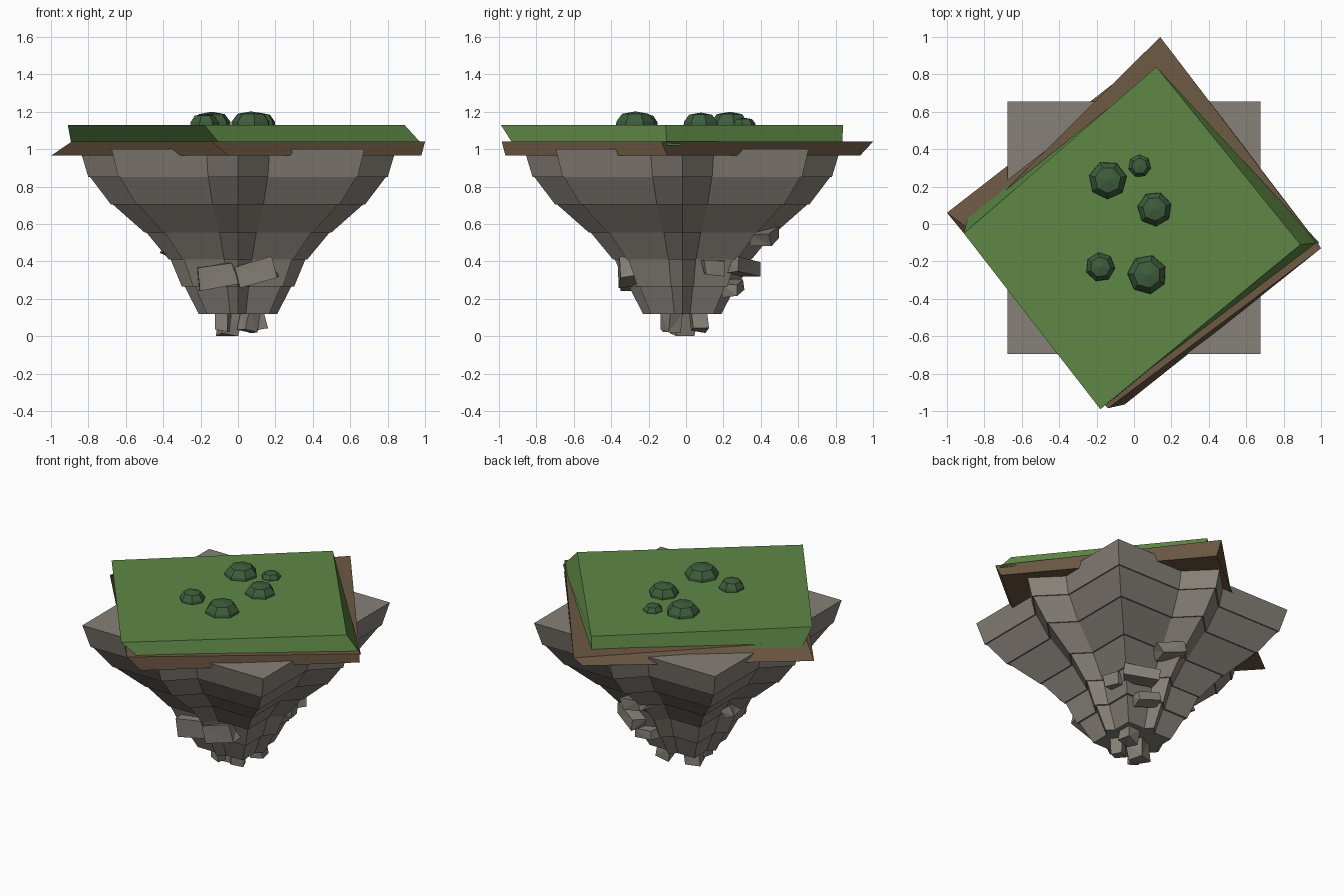
import bpy, bmesh, math, random
from mathutils import Vector, Matrix

if "Cube" in bpy.data.objects:
    bpy.data.objects.remove(bpy.data.objects["Cube"])


def material(name, rgb):
    m = bpy.data.materials.new(name)
    m.diffuse_color = (*rgb, 1.0)
    m.use_nodes = True
    m.node_tree.nodes["Principled BSDF"].inputs["Base Color"].default_value = m.diffuse_color
    return m


GRASS = material("grass green", (0.112, 0.245, 0.062))
DIRT = material("soil brown", (0.155, 0.100, 0.056))
ROCK = material("rock grey", (0.240, 0.216, 0.188))
BUSH = material("bush green", (0.048, 0.110, 0.045))


def finish(bm, name, mat):
    bmesh.ops.recalc_face_normals(bm, faces=bm.faces[:])
    me = bpy.data.meshes.new(name)
    bm.to_mesh(me)
    bm.free()
    me.materials.append(mat)
    ob = bpy.data.objects.new(name, me)
    bpy.context.collection.objects.link(ob)
    return ob


def loft(bm, rings):
    """Skin a stack of equal-sized rings and cap both ends."""
    loops = [[bm.verts.new(p) for p in r] for r in rings]
    n = len(loops[0])
    for a, b in zip(loops, loops[1:]):
        for i in range(n):
            j = (i + 1) % n
            bm.faces.new((a[i], a[j], b[j], b[i]))
    bm.faces.new(loops[0])
    bm.faces.new(loops[-1])


def ring(cx, cy, z, r, n, turn=0.0):
    return [(cx + r * math.cos(turn + math.tau * i / n),
             cy + r * math.sin(turn + math.tau * i / n), z) for i in range(n)]


# Skewed slabs: corners ordered right, back, left, front
def slab(name, mat, z0, bottom, z1, top):
    bm = bmesh.new()
    loft(bm, [[(x, y, z0) for x, y in bottom], [(x, y, z1) for x, y in top]])
    finish(bm, name, mat)


slab("grass_slab", GRASS,
     1.02, [(0.99, -0.10), (0.12, 0.835), (-0.89, 0.03), (-0.09, -0.92)],
     1.13, [(0.89, -0.11), (0.12, 0.84), (-0.91, -0.05), (-0.18, -0.99)])
slab("soil_slab", DIRT,
     0.965, [(0.98, -0.10), (0.12, 0.93), (-1.0, 0.06), (-0.05, -0.965)],
     1.04, [(1.0, -0.13), (0.14, 1.0), (-0.89, -0.02), (-0.14, -0.985)])

# Stepped rock: each layer is two tapered square blocks, turned 45 degrees apart
LEVELS = [1.0, 0.85, 0.705, 0.555, 0.41, 0.265, 0.12]
RADII = [(0.845, 0.80), (0.79, 0.68), (0.67, 0.50),
         (0.49, 0.37), (0.36, 0.30), (0.285, 0.21)]
for k, (r_top, r_bot) in enumerate(RADII):
    for kind, scale, turn in (("square", 0.8 * math.sqrt(2), math.pi / 4),
                              ("diamond", 1.0, 0.0)):
        bm = bmesh.new()
        loft(bm, [ring(0, -0.02, LEVELS[k + 1], r_bot * scale, 4, turn),
                  ring(0, -0.02, LEVELS[k], r_top * scale, 4, turn)])
        finish(bm, f"rock_layer_{kind}_{k + 1}", ROCK)


# Irregular stones: skewed boxes
def stone(name, centre, size, turn, tilt, seed):
    rnd = random.Random(seed)
    bm = bmesh.new()
    bmesh.ops.create_cube(bm, size=1.0)
    rot = Matrix.Rotation(math.radians(turn), 3, 'Z') @ Matrix.Rotation(math.radians(tilt), 3, 'Y')
    for v in bm.verts:
        p = Vector(c * s * rnd.uniform(0.75, 1.15) for c, s in zip(v.co, size))
        v.co = rot @ p + Vector(centre)
        v.co.z = max(v.co.z, 0.0)
    bmesh.ops.triangulate(bm, faces=bm.faces[:])
    finish(bm, name, ROCK)


# Outcrops on the rock sides
OUTCROPS = [
    ((-0.12, -0.30, 0.32), (0.20, 0.11, 0.12), 0, -12),
    ((0.10, -0.30, 0.345), (0.24, 0.11, 0.11), 5, -14),
    ((-0.36, 0.03, 0.46), (0.08, 0.12, 0.07), 10, 30),
    ((0.06, 0.42, 0.54), (0.20, 0.12, 0.07), -20, 15),
    ((0.20, 0.30, 0.37), (0.22, 0.10, 0.08), -30, -8),
    ((0.28, 0.15, 0.37), (0.07, 0.12, 0.08), 15, 10),
    ((0.10, 0.25, 0.26), (0.16, 0.09, 0.07), -15, 12),
]
for i, (c, s, turn, tilt) in enumerate(OUTCROPS):
    stone(f"outcrop_{i + 1}", c, s, turn, tilt, 10 + i)

# Stones hanging under the tip
HANGING = [
    ((-0.05, -0.01, 0.062), (0.11, 0.11, 0.14), 20, 8),
    ((0.10, 0.07, 0.080), (0.09, 0.09, 0.11), 10, -8),
    ((0.06, -0.08, 0.080), (0.09, 0.09, 0.11), 35, 6),
    ((-0.08, -0.08, 0.078), (0.08, 0.08, 0.11), -15, 5),
]
for i, (c, s, turn, tilt) in enumerate(HANGING):
    stone(f"hanging_stone_{i + 1}", c, s, turn, tilt, 40 + i)

# Low faceted bushes
BUSHES = [(-0.14, 0.235, 0.104, 0.070), (0.03, 0.31, 0.062, 0.038),
          (0.11, 0.08, 0.094, 0.066), (-0.18, -0.23, 0.080, 0.060),
          (0.07, -0.27, 0.107, 0.072)]
for i, (x, y, r, h) in enumerate(BUSHES):
    bm = bmesh.new()
    loft(bm, [ring(x, y, 1.12, r, 7, i * 0.5 + 0.2),
              ring(x, y, 1.13 + h * 0.25, r * 0.97, 7, i * 0.5 + 0.2),
              ring(x, y, 1.13 + h * 0.82, r * 0.68, 7, i * 0.5 + 0.2)])
    top = max(bm.faces, key=lambda f: f.calc_center_median().z)
    apex = bmesh.ops.poke(bm, faces=[top])["verts"][0]
    apex.co.z = 1.13 + h
    finish(bm, f"bush_{i + 1}", BUSH)
